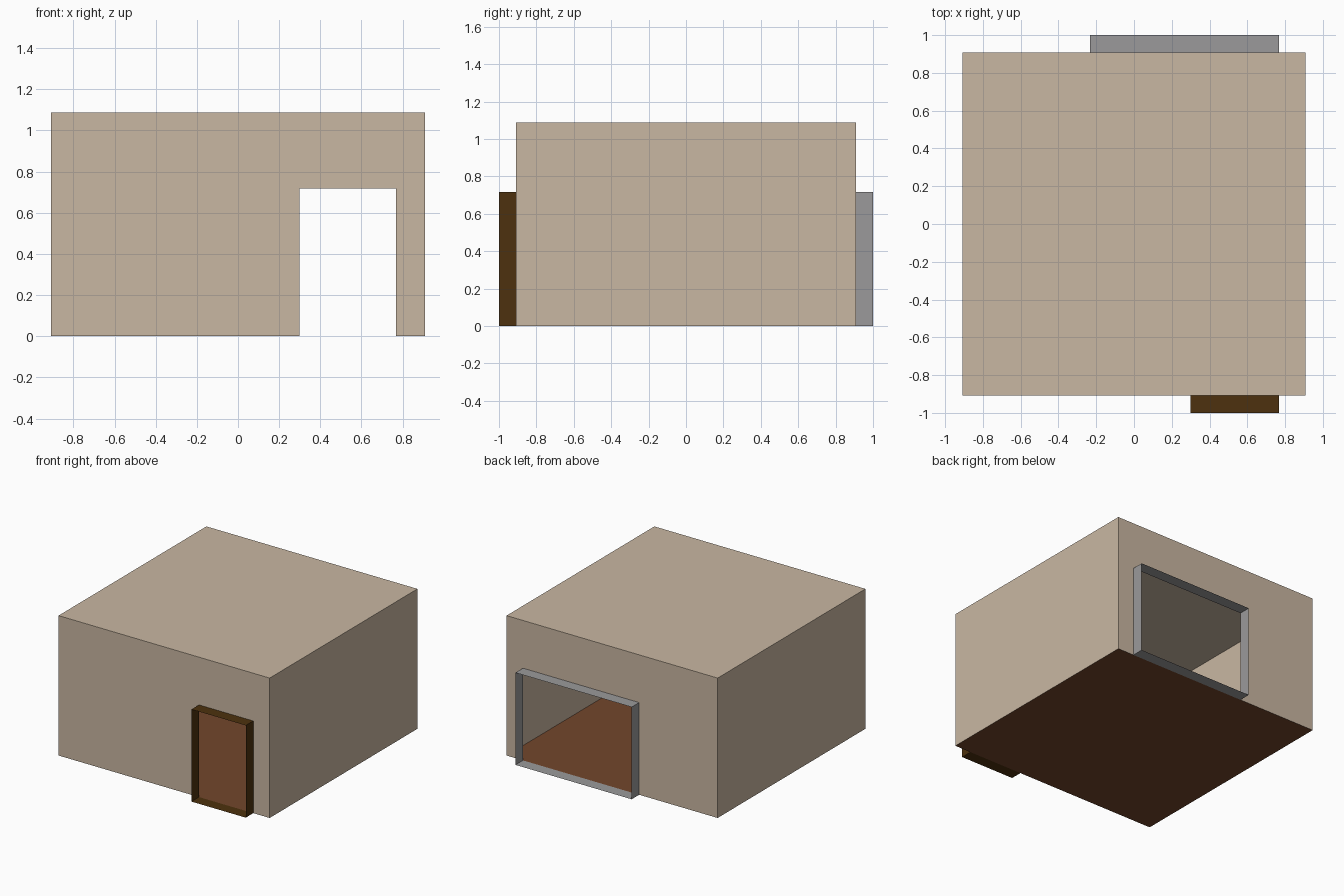
import bpy

if "Cube" in bpy.data.objects:
    bpy.data.objects.remove(bpy.data.objects["Cube"])

H = 0.908         # half width of the room
TOP = 1.088       # room height
OPEN_TOP = 0.717  # top of door and window openings
DOOR = (0.30, 0.767)
WINDOW = (-0.233, 0.767)


def material(name, rgb):
    m = bpy.data.materials.new(name)
    m.diffuse_color = (*rgb, 1.0)
    m.use_nodes = True
    m.node_tree.nodes["Principled BSDF"].inputs["Base Color"].default_value = m.diffuse_color
    return m


tan = material("tan_plaster", (0.584, 0.474, 0.361))
brown = material("brown_floor", (0.168, 0.061, 0.025))
dark_wood = material("dark_wood", (0.074, 0.031, 0.0044))
grey = material("grey_metal", (0.328, 0.323, 0.328))


def sheet(name, faces, mat):
    """Object made of thin single-sided faces, each a list of points."""
    verts, polys = [], []
    for pts in faces:
        polys.append(range(len(verts), len(verts) + len(pts)))
        verts += pts
    me = bpy.data.meshes.new(name)
    me.from_pydata(verts, [], [list(p) for p in polys])
    me.materials.append(mat)
    ob = bpy.data.objects.new(name, me)
    bpy.context.collection.objects.link(ob)
    return ob


def opened_wall(name, y, opening):
    """Wall at depth y with an opening that reaches the floor."""
    a, b = opening
    profile = [(-H, 0), (a, 0), (a, OPEN_TOP), (b, OPEN_TOP),
               (b, 0), (H, 0), (H, TOP), (-H, TOP)]
    pts = [(x, y, z) for x, z in profile]
    sheet(name, [pts if y < 0 else pts[::-1]], tan)


def frame(name, opening, y0, y1, mat):
    """Thin four-sided tube standing out from the wall."""
    a, b = opening
    ring = [(a, 0), (b, 0), (b, OPEN_TOP), (a, OPEN_TOP)]
    faces = []
    for i in range(4):
        (xa, za), (xb, zb) = ring[i], ring[(i + 1) % 4]
        faces.append([(xa, y0, za), (xa, y1, za), (xb, y1, zb), (xb, y0, zb)])
    sheet(name, faces, mat)


# Room shell
opened_wall("front_wall", -H, DOOR)
opened_wall("back_wall", H, WINDOW)
sheet("right_wall", [[(H, -H, 0), (H, H, 0), (H, H, TOP), (H, -H, TOP)]], tan)
sheet("left_wall", [[(-H, H, 0), (-H, -H, 0), (-H, -H, TOP), (-H, H, TOP)]], tan)
sheet("ceiling", [[(-H, -H, TOP), (H, -H, TOP), (H, H, TOP), (-H, H, TOP)]], tan)
sheet("floor", [[(-H, -H, 0), (H, -H, 0), (H, H, 0), (-H, H, 0)]], brown)

# Frames around the openings
frame("door_frame", DOOR, -1.0, -H, dark_wood)
frame("window_frame", WINDOW, H, 1.0, grey)
